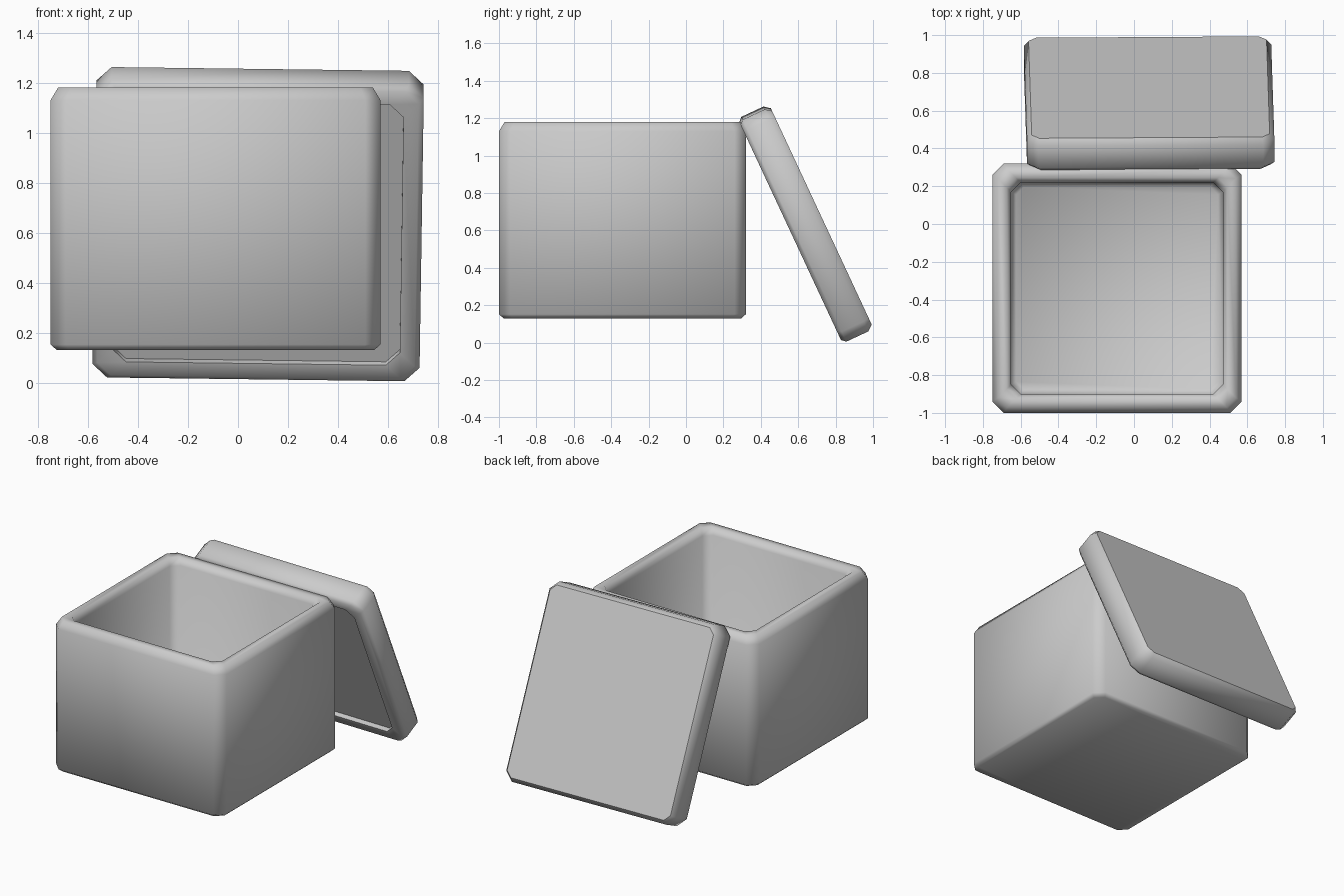
import bpy, bmesh
from math import radians
from mathutils import Matrix, Vector

cube = bpy.data.objects.get("Cube")
if cube:
    bpy.data.objects.remove(cube, do_unlink=True)

# One plain grey for everything
grey = bpy.data.materials.new("plain_grey")
grey.use_nodes = True
colour = (0.6, 0.6, 0.6, 1)
grey.diffuse_color = colour
grey.node_tree.nodes["Principled BSDF"].inputs["Base Color"].default_value = colour


def ring(bm, half, z, cut):
    """Square loop with chamfered corners."""
    a, b = half, half - cut
    corners = [(a, -b), (a, b), (b, a), (-b, a), (-a, b), (-a, -b), (-b, -a), (b, -a)]
    return [bm.verts.new((x, y, z)) for x, y in corners]


def square_shell(name, profile, matrix, angle):
    """Skin a list of (half width, height, corner cut) loops and cap both ends."""
    bm = bmesh.new()
    loops = [ring(bm, *p) for p in profile]
    for low, high in zip(loops, loops[1:]):
        for i in range(8):
            j = (i + 1) % 8
            bm.faces.new((low[i], low[j], high[j], high[i]))
    bm.faces.new(loops[0][::-1])
    bm.faces.new(loops[-1])
    bmesh.ops.recalc_face_normals(bm, faces=bm.faces)
    mesh = bpy.data.meshes.new(name)
    bm.to_mesh(mesh)
    bm.free()
    mesh.materials.append(grey)
    obj = bpy.data.objects.new(name, mesh)
    bpy.context.collection.objects.link(obj)
    obj.matrix_world = matrix
    bpy.ops.object.select_all(action="DESELECT")
    obj.select_set(True)
    bpy.context.view_layer.objects.active = obj
    bpy.ops.object.shade_smooth_by_angle(angle=radians(angle))
    return obj


# Open box: underside, outer wall, rounded rim, inner wall, floor
square_shell("box", [
    (0.635, 0.13, 0.05), (0.66, 0.152, 0.06),
    (0.66, 1.13, 0.06), (0.63, 1.18, 0.05),
    (0.585, 1.18, 0.05), (0.56, 1.135, 0.05),
    (0.56, 0.25, 0.05), (0.535, 0.225, 0.04),
], Matrix.Translation(Vector((-0.09, -0.34, 0))), 65)

# Lid leaning on the back: recessed underside, frame, side, flat top
lean = Matrix.Rotation(radians(-65), 4, "X") @ Matrix.Rotation(radians(0.8), 4, "Z")
square_shell("lid", [
    (0.575, -0.06, 0.055), (0.575, -0.092, 0.055),
    (0.635, -0.092, 0.055), (0.655, -0.07, 0.06),
    (0.655, 0.06, 0.06), (0.63, 0.092, 0.04),
], Matrix.Translation(Vector((0.08, 0.64, 0.636))) @ lean, 48)
